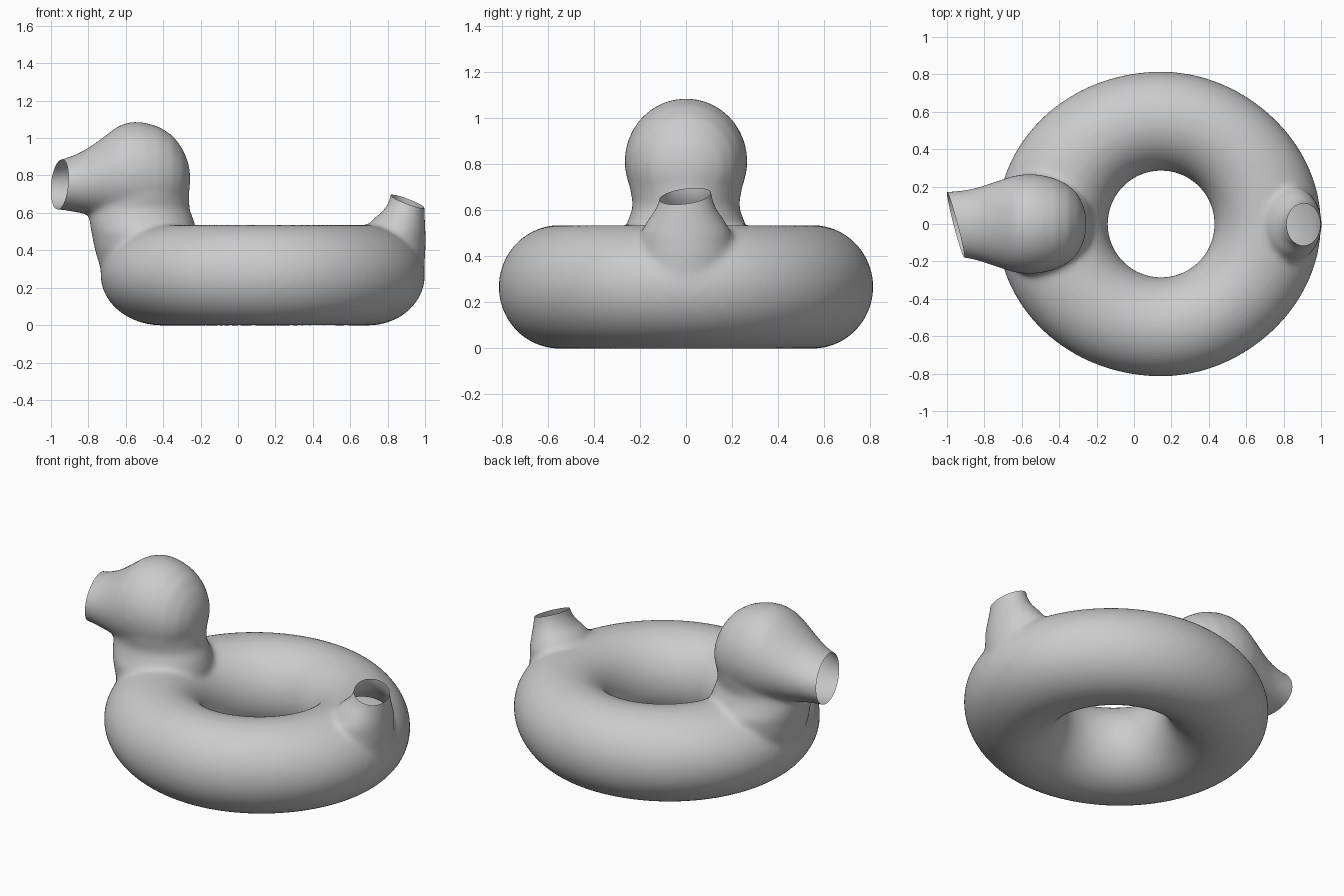
import bpy, bmesh
from math import sin, cos, tau
from mathutils import Vector

if "Cube" in bpy.data.objects:
    bpy.data.objects.remove(bpy.data.objects["Cube"])

bm = bmesh.new()
N = 48


def skin(rings, closed=False):
    """Bridge a list of vertex rings; cap both ends unless closed."""
    pairs = list(zip(rings, rings[1:] + rings[:1])) if closed else list(zip(rings, rings[1:]))
    for a, b in pairs:
        for i in range(len(a)):
            j = (i + 1) % len(a)
            bm.faces.new((a[i], a[j], b[j], b[i]))
    if not closed:
        bm.faces.new(rings[0][::-1])
        bm.faces.new(rings[-1])


def loft_z(sections):
    """Elliptical sections: z, x min, x max, half width in y."""
    skin([[bm.verts.new(((x0 + x1) / 2 + (x1 - x0) / 2 * cos(tau * i / N), w * sin(tau * i / N), z))
           for i in range(N)] for z, x0, x1, w in sections])


def loft_x(sections):
    """Elliptical sections: x, z min, z max, half width in y."""
    skin([[bm.verts.new((x, w * cos(tau * i / N), (z0 + z1) / 2 + (z1 - z0) / 2 * sin(tau * i / N)))
           for i in range(N)] for x, z0, z1, w in sections])


# ring body, pulled outward at the chest and the rear
rings = []
for k in range(96):
    a = tau * k / 96
    ring = []
    for i in range(N):
        b = tau * i / N
        outer = max(0, cos(b))
        c = cos(a)
        pull = (0.065 * c * c if c < 0 else 0.04 * c ** 4) * outer
        r = 0.55 + 0.265 * cos(b) + pull
        ring.append(bm.verts.new((0.145 + r * c, r * sin(a), 0.267 + 0.269 * sin(b))))
    rings.append(ring)
skin(rings, closed=True)

# neck and chest
loft_z([(0.2, -0.68, -0.30, 0.2), (0.3, -0.735, -0.24, 0.25), (0.4, -0.765, -0.22, 0.28),
        (0.5, -0.785, -0.22, 0.28), (0.56, -0.795, -0.235, 0.25), (0.62, -0.79, -0.26, 0.23),
        (0.7, -0.78, -0.26, 0.245), (0.78, -0.72, -0.27, 0.25)])

# head and beak
loft_x([(-0.256, 0.74, 0.82, 0.04), (-0.27, 0.69, 0.885, 0.10), (-0.30, 0.63, 0.95, 0.16),
        (-0.35, 0.58, 1.015, 0.208), (-0.42, 0.55, 1.06, 0.244), (-0.5, 0.54, 1.084, 0.264),
        (-0.57, 0.54, 1.088, 0.268), (-0.64, 0.55, 1.065, 0.259), (-0.7, 0.57, 1.02, 0.24),
        (-0.76, 0.585, 0.975, 0.22), (-0.82, 0.595, 0.935, 0.2), (-0.88, 0.606, 0.907, 0.185),
        (-0.95, 0.617, 0.883, 0.176), (-1.15, 0.63, 0.87, 0.166)])

# tail
loft_z([(0.25, 0.7, 0.992, 0.17), (0.4, 0.69, 1.003, 0.2), (0.5, 0.68, 1.003, 0.2),
        (0.56, 0.715, 1.0, 0.165), (0.61, 0.775, 0.998, 0.13), (0.66, 0.808, 0.996, 0.113),
        (0.72, 0.82, 0.992, 0.107), (0.86, 0.825, 0.99, 0.105)])

# fuse the parts and soften the joins
bmesh.ops.recalc_face_normals(bm, faces=bm.faces[:])
mesh = bpy.data.meshes.new("duck_float")
bm.to_mesh(mesh)
bm.free()
duck = bpy.data.objects.new("duck_float", mesh)
bpy.context.collection.objects.link(duck)
fuse = duck.modifiers.new("fuse", 'REMESH')
fuse.mode = 'VOXEL'
fuse.voxel_size = 0.014
soft = duck.modifiers.new("soften", 'SMOOTH')
soft.factor = 0.5
soft.iterations = 18
fused = bpy.data.meshes.new_from_object(duck.evaluated_get(bpy.context.evaluated_depsgraph_get()))
duck.modifiers.clear()
duck.data = fused

# slice open the beak and the tail
bm = bmesh.new()
bm.from_mesh(fused)
for side, point, normal in ((-1, (-0.955, 0, 0.75), (-1, -0.26, 0.08)),
                            (1, (0.905, 0, 0.662), (0.37, -0.13, 1))):
    faces = [f for f in bm.faces if f.calc_center_median().x * side > 0.6]
    geom = list({v for f in faces for v in f.verts}) + list({e for f in faces for e in f.edges}) + faces
    bmesh.ops.bisect_plane(bm, geom=geom, dist=1e-5, plane_co=Vector(point),
                           plane_no=Vector(normal), clear_outer=True)
for f in bm.faces:
    f.smooth = True
bm.to_mesh(fused)
bm.free()
